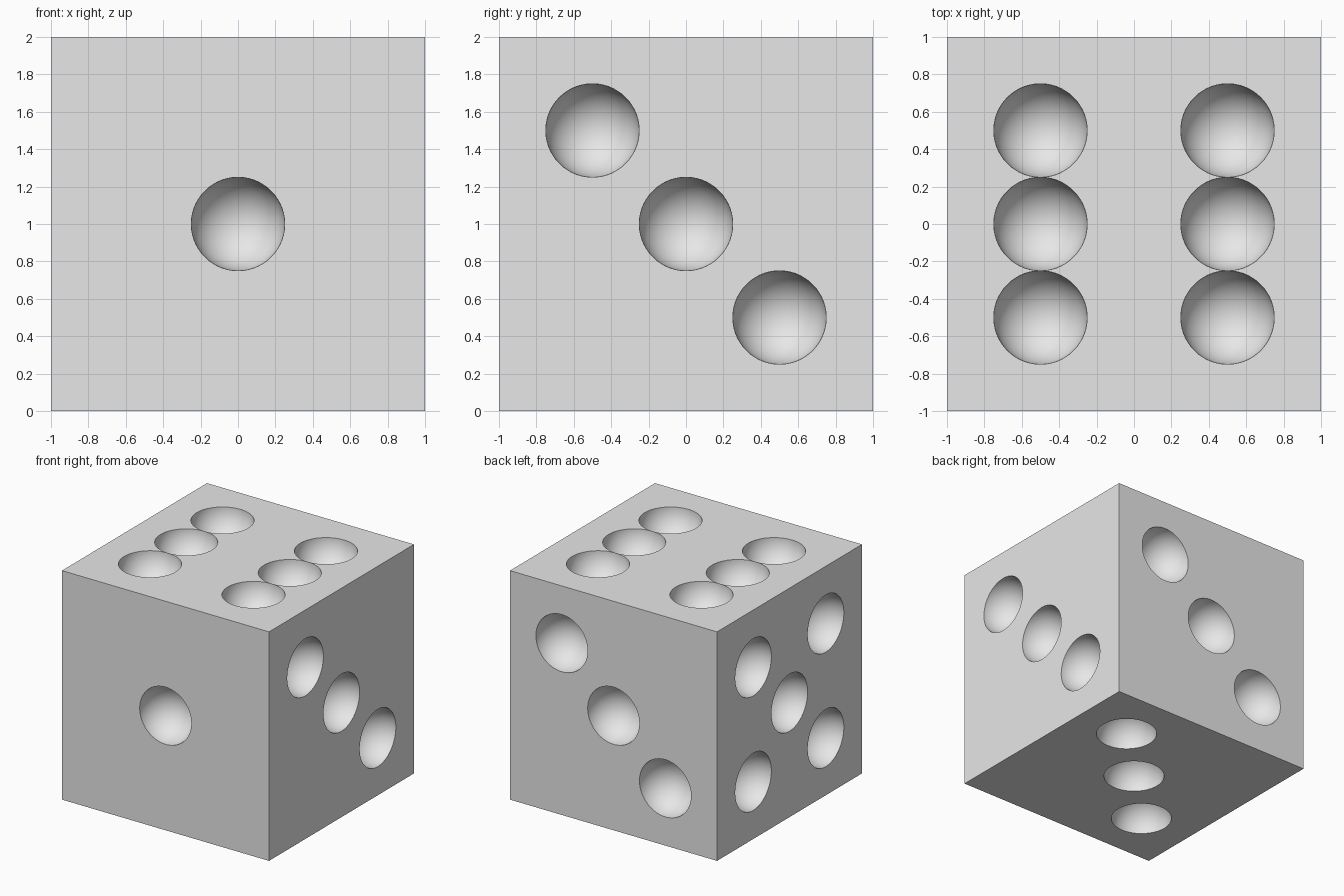
import bpy
import bmesh
from math import pi
from mathutils import Matrix, Vector

default_cube = bpy.data.objects.get("Cube")
if default_cube:
    bpy.data.objects.remove(default_cube, do_unlink=True)

PIP_RADIUS = 0.25
SEGMENTS = 64
RINGS = 33  # odd, so that no ring lies in a face of the cube
H = 0.5     # pip spacing

X, Y, Z = Vector((1, 0, 0)), Vector((0, 1, 0)), Vector((0, 0, 1))
CENTRE = Z

# Pip layouts in face coordinates
one = [(0, 0)]
falling = [(-H, H), (0, 0), (H, -H)]
rising = [(-H, -H), (0, 0), (H, H)]
five = [(a, b) for a in (-H, H) for b in (-H, H)] + one
six = [(a, b) for a in (-H, H) for b in (-H, 0, H)]

# Each face: outward normal, its two in-plane axes, layout
faces = [
    (-Y, X, Z, one),
    (Y, X, Z, rising),
    (X, Y, Z, falling),
    (-X, Y, Z, five),
    (Z, X, Y, six),
    (-Z, X, Y, rising),
]


def new_object(name, bm):
    mesh = bpy.data.meshes.new(name)
    bm.to_mesh(mesh)
    bm.free()
    obj = bpy.data.objects.new(name, mesh)
    bpy.context.collection.objects.link(obj)
    return obj


# Plain grey finish
grey = bpy.data.materials.new("light grey")
grey.use_nodes = True
colour = (0.8, 0.8, 0.8, 1)
grey.diffuse_color = colour
grey.node_tree.nodes["Principled BSDF"].inputs["Base Color"].default_value = colour

# Cube body
bm = bmesh.new()
bmesh.ops.create_cube(bm, size=2, matrix=Matrix.Translation(CENTRE))
die = new_object("die_body", bm)
die.data.materials.append(grey)

# Spheres that carve the pips; a half-segment turn keeps neighbours just apart
bm = bmesh.new()
half_turn = Matrix.Rotation(pi / SEGMENTS, 4, "Z")
for normal, u, v, layout in faces:
    turn = Z.rotation_difference(normal).to_matrix().to_4x4()
    for a, b in layout:
        place = Matrix.Translation(CENTRE + normal + u * a + v * b)
        bmesh.ops.create_uvsphere(bm, u_segments=SEGMENTS, v_segments=RINGS,
                                  radius=PIP_RADIUS, matrix=place @ turn @ half_turn)
cutter = new_object("pip_cutter", bm)
cutter.data.materials.append(grey)
cutter.hide_render = True

# Carve the pips and drop the cutter
carve = die.modifiers.new("carve_pips", "BOOLEAN")
carve.operation = "DIFFERENCE"
carve.solver = "EXACT"
carve.object = cutter
bpy.ops.object.select_all(action="DESELECT")
die.select_set(True)
bpy.context.view_layer.objects.active = die
bpy.ops.object.modifier_apply(modifier=carve.name)
bpy.data.objects.remove(cutter, do_unlink=True)

# Smooth hollows, crisp rims and cube edges
bpy.ops.object.shade_smooth_by_angle(angle=pi / 6)
